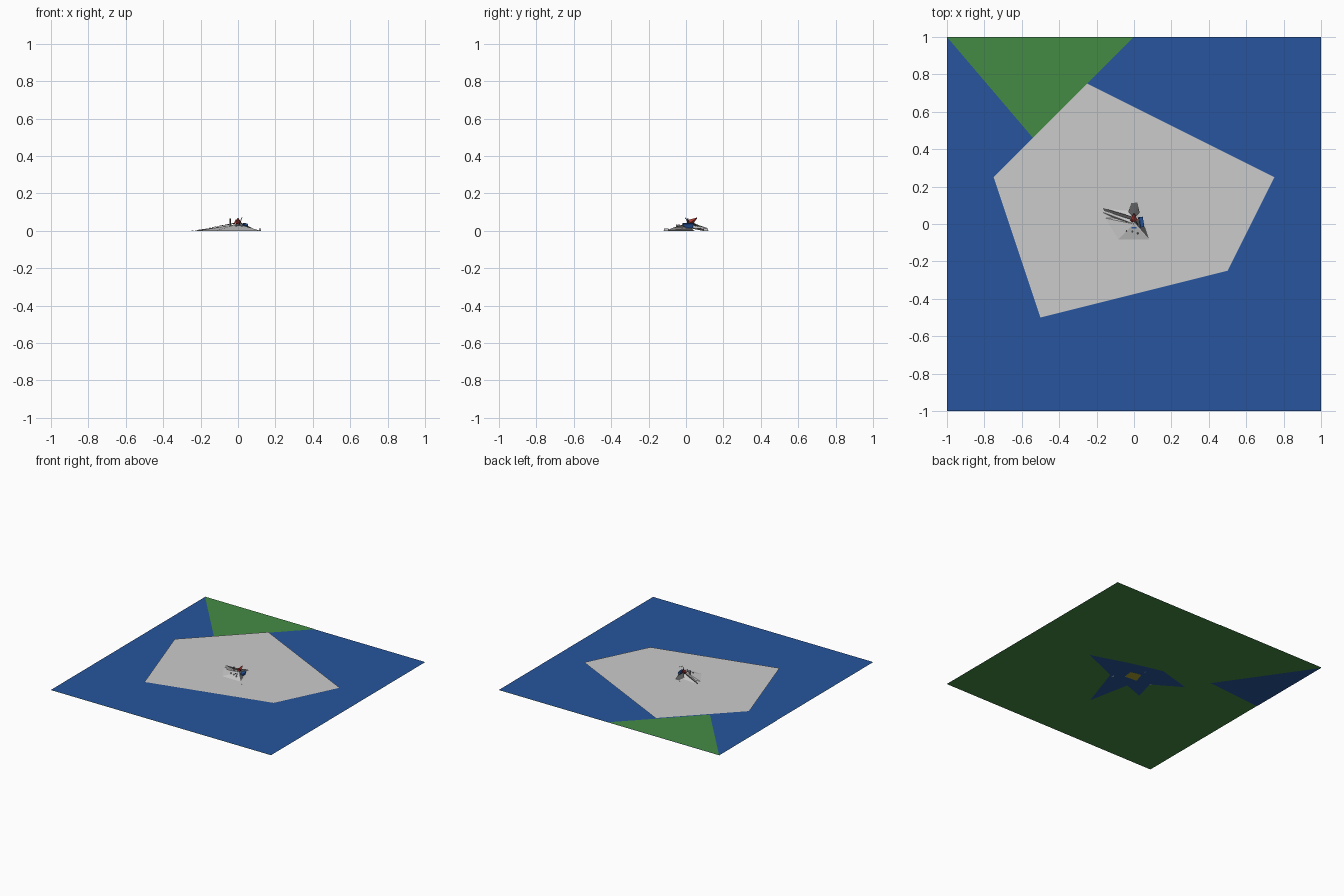
import bpy, math

mats = {}
COLS = {"blue": (0.02, 0.09, 0.34, 1), "green": (0.06, 0.26, 0.06, 1),
        "red": (0.5, 0.05, 0.04, 1), "yellow": (0.4, 0.35, 0.03, 1),
        "dark": (0.1, 0.1, 0.1, 1)}


def paint(ob, col):
    if not col:
        return
    if col not in mats:
        mats[col] = bpy.data.materials.new(col)
        mats[col].diffuse_color = COLS[col]
    ob.data.materials.append(mats[col])


def mesh(name, verts, faces, col=None):
    me = bpy.data.meshes.new(name)
    me.from_pydata(verts, [], faces)
    ob = bpy.data.objects.new(name, me)
    bpy.context.collection.objects.link(ob)
    paint(ob, col)
    return ob


def sheet(name, pts, z, col=None):
    return mesh(name, [(x, y, z) for x, y in pts], [range(len(pts))], col)


def box(name, loc, size, col=None, rot=(0, 0, 0)):
    bpy.ops.mesh.primitive_cube_add(size=1, location=loc, rotation=rot)
    ob = bpy.context.object
    ob.name, ob.scale = name, size
    paint(ob, col)


def rod(name, loc, r1, r2, h, col=None, n=6, rot=(0, 0, 0)):
    bpy.ops.mesh.primitive_cone_add(vertices=n, radius1=r1, radius2=r2, depth=h,
                                    location=loc, rotation=rot)
    bpy.context.object.name = name
    paint(bpy.context.object, col)


# stacked ground sheets
square = [(-1, -1), (1, -1), (1, 1), (-1, 1)]
sheet("land_sheet", square, 0.002, "green")
sheet("water_sheet", square, 0.004, "blue")
sheet("land_corner", [(-1, 1), (-0.54, 0.46), (0, 1)], 0.006, "green")
sheet("stone_plate", [(-0.25, 0.75), (-0.75, 0.25), (-0.5, -0.5), (0.5, -0.25),
                      (0.75, 0.25)], 0.011)

# patches seen from below
sheet("under_corner", [(-1, 1), (-1, 0.25), (-0.51, 0.29)], 0, "blue")
sheet("under_star", [(0.02, -0.49), (0.15, -0.1), (0.46, 0.03), (0.15, 0.13),
                     (-0.12, 0.2), (-0.4, 0.12), (-0.17, -0.02), (-0.22, -0.2),
                     (-0.05, -0.14)], 0, "blue")

# faceted rock with outflung ridges
foot = [(-0.25, 0.12, 0), (-0.06, 0.075, 0.01), (-0.03, 0.07, 0.012), (-0.02, 0.105, 0.013),
        (0.015, 0.115, 0.014), (0.03, 0.06, 0.012), (0.05, 0.02, 0.012),
        (0.12, -0.12, 0), (-0.12, -0.12, 0), (-0.22, 0.045, 0), (-0.1, 0.03, 0.012),
        (-0.24, 0.09, 0)]
n = len(foot)
mesh("rock", foot + [(0, 0, 0.036)], [(n, i, (i + 1) % n) for i in range(n)])
mesh("dark_ridge", [(-0.165, 0.085, 0.014), (-0.16, 0.07, 0.014), (0.01, 0.015, 0.042),
                    (-0.01, 0.04, 0.044)], [(0, 1, 2, 3)], "dark")
mesh("side_ridge", [(0.08, -0.08, 0.013), (0.06, -0.02, 0.013), (0.025, 0.03, 0.04),
                    (0.0, 0.01, 0.042)], [(0, 1, 2, 3)], "dark")
mesh("back_ridge", [(-0.03, 0.065, 0.025), (-0.015, 0.112, 0.014), (0.018, 0.115, 0.014),
                    (0.03, 0.06, 0.025), (0, 0.03, 0.044)], [(0, 4, 1), (1, 4, 2), (2, 4, 3)], "dark")
for s in (-1, 1):
    box("edge_block", (0.118 * s if s > 0 else -0.03, -0.105 * s, 0.006), (0.012, 0.025, 0.012))

# small fittings on the peak
rod("post", (-0.042, 0.01, 0.043), 0.004, 0.004, 0.045, "dark")
box("blue_block", (0.038, 0.01, 0.028), (0.02, 0.055, 0.024), "blue", (0, 0.3, 0.15))
box("blue_front_block", (0, -0.015, 0.022), (0.025, 0.02, 0.018), "blue")
rod("red_spike", (0, 0.04, 0.056), 0.018, 0.002, 0.045, "red", 4, (-math.radians(55), 0, 0))
rod("red_cap", (-0.01, 0.02, 0.05), 0.012, 0.002, 0.02, "red", 4)
rod("mast", (0.015, 0.005, 0.055), 0.002, 0.002, 0.04, "dark", 5, (0.5, 0.4, 0))
for x, y in ((-0.04, -0.035), (-0.01, -0.04), (0.02, -0.05)):
    rod("stone", (x, y, 0.028), 0.005, 0.003, 0.012)

# yellow core showing underneath
sheet("core_base", [(-0.06, -0.04), (0.05, -0.05), (0.06, 0.03), (-0.03, 0.05)], -0.0002, "yellow")
for ob in bpy.data.objects:
    ob.location.z += 0.0002
